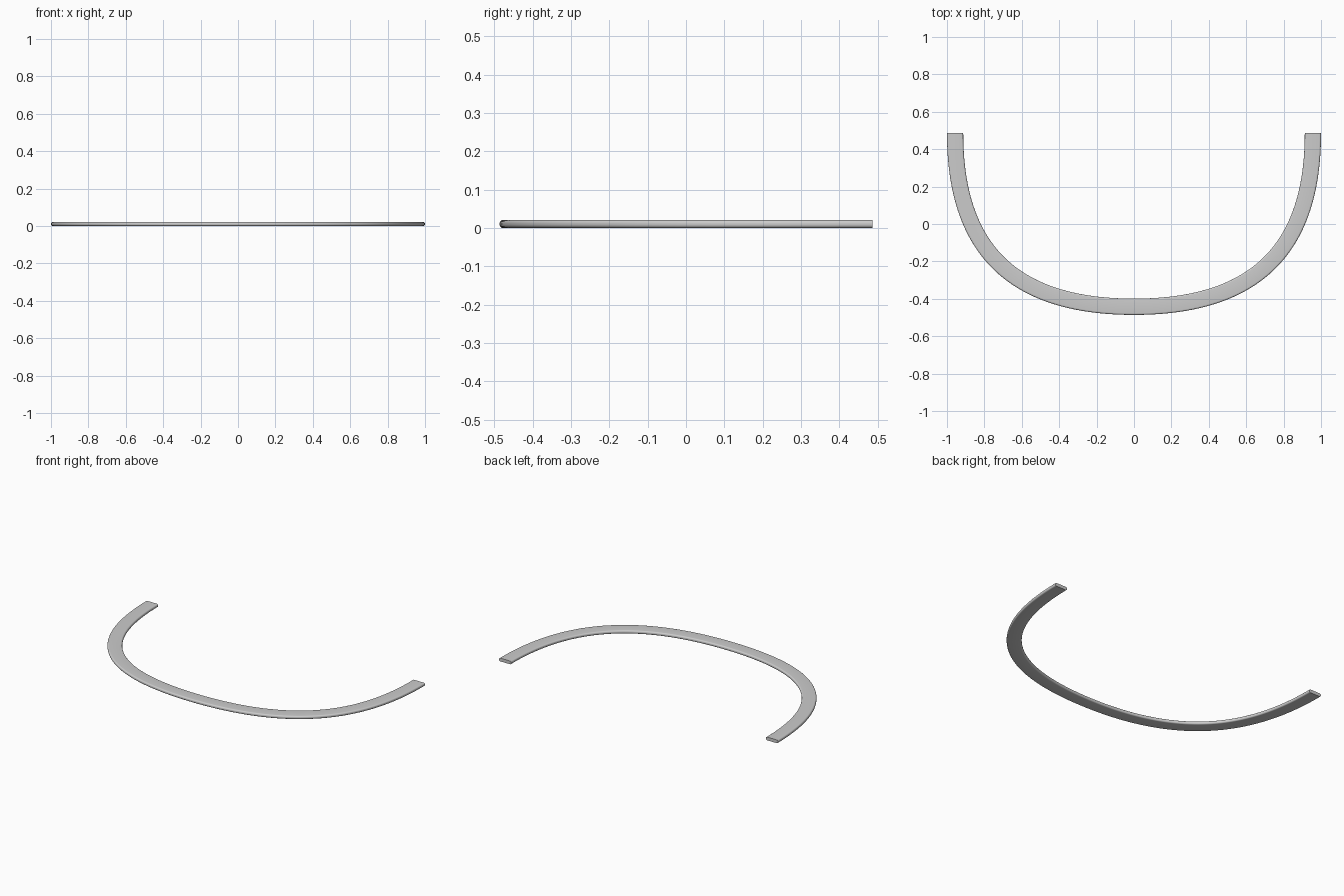
import bpy, bmesh, math
from mathutils import Vector
from mathutils.geometry import interpolate_bezier

if "Cube" in bpy.data.objects:
    bpy.data.objects.remove(bpy.data.objects["Cube"])

WIDTH, HEIGHT, RADIUS = 0.087, 0.021, 0.009
END_Y, SIDE_X = 0.486, 1.0 - WIDTH / 2
FRONT_Y = -END_Y + WIDTH / 2

# Centre line: one half as a bezier, then mirrored to the other side
half = interpolate_bezier(Vector((SIDE_X, END_Y, 0)), Vector((SIDE_X, END_Y - 0.6, 0)),
                          Vector((0.67, FRONT_Y, 0)), Vector((0, FRONT_Y, 0)), 49)
path = half + [Vector((-p.x, p.y, 0)) for p in reversed(half[:-1])]

# Rounded flat-bar cross-section: (sideways offset, height)
section = []
for k in range(4):
    sx = 1 if k in (0, 3) else -1
    sz = 1 if k in (0, 1) else -1
    for j in range(7):
        a = (k + j / 6) * math.pi / 2
        section.append((sx * (WIDTH / 2 - RADIUS) + RADIUS * math.cos(a),
                        HEIGHT / 2 + sz * (HEIGHT / 2 - RADIUS) + RADIUS * math.sin(a)))

# Sweep the section along the path
bm = bmesh.new()
rings = []
for i, p in enumerate(path):
    if i in (0, len(path) - 1):
        t = Vector((0, -1 if i == 0 else 1, 0))
    else:
        t = (path[i + 1] - path[i - 1]).normalized()
    n = Vector((-t.y, t.x, 0))
    rings.append([bm.verts.new(p + n * s + Vector((0, 0, z))) for s, z in section])
count = len(section)
for a, b in zip(rings, rings[1:]):
    for j in range(count):
        k = (j + 1) % count
        bm.faces.new((a[j], a[k], b[k], b[j]))
bm.faces.new(rings[0])
bm.faces.new(rings[-1])
bmesh.ops.recalc_face_normals(bm, faces=bm.faces)

mesh = bpy.data.meshes.new("curved_bar")
bm.to_mesh(mesh)
bm.free()
bar = bpy.data.objects.new("curved_bar", mesh)
bpy.context.collection.objects.link(bar)
bpy.context.view_layer.objects.active = bar
bar.select_set(True)
bpy.ops.object.shade_smooth_by_angle(angle=math.radians(35))
